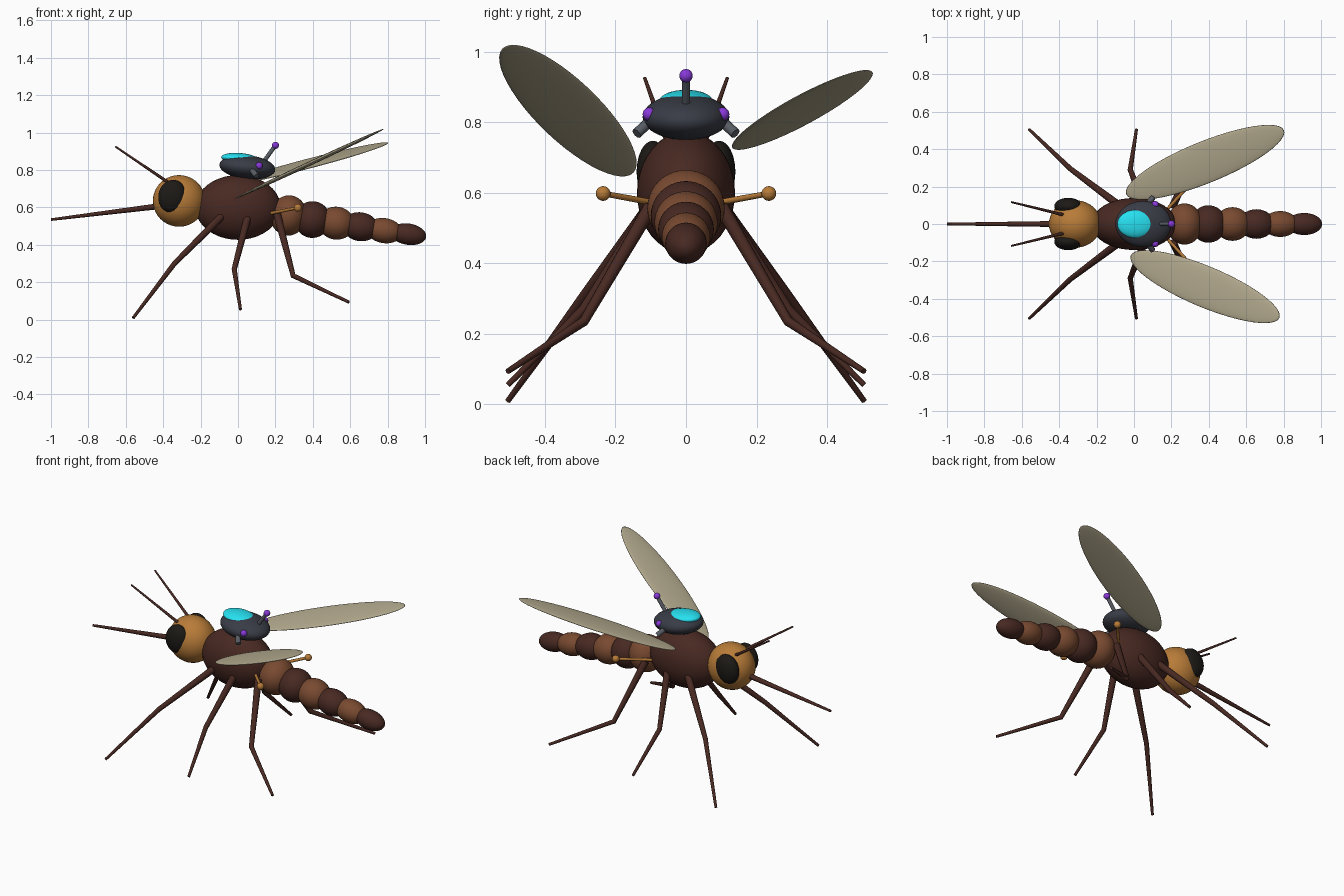
import bpy
from mathutils import Vector, Matrix

if "Cube" in bpy.data.objects:
    bpy.data.objects.remove(bpy.data.objects["Cube"])


def mat(name, r, g, b):
    m = bpy.data.materials.new(name)
    m.diffuse_color = (r, g, b, 1)
    m.use_nodes = True
    m.node_tree.nodes["Principled BSDF"].inputs["Base Color"].default_value = m.diffuse_color
    return m


DARK = mat("dark_brown", 0.065, 0.022, 0.016)
LIGHT = mat("light_brown", 0.19, 0.068, 0.03)
AMBER = mat("amber", 0.48, 0.2, 0.04)
EYE = mat("eye_black", 0.012, 0.01, 0.008)
WING = mat("wing_tan", 0.45, 0.4, 0.27)
SHELL = mat("shell_grey", 0.04, 0.045, 0.06)
METAL = mat("metal_grey", 0.1, 0.11, 0.13)
CYAN = mat("cyan", 0.02, 0.75, 0.88)
PURPLE = mat("purple", 0.25, 0.04, 0.7)


def ball(name, loc, radii, m, pitch=0.0, seg=40):
    bpy.ops.mesh.primitive_uv_sphere_add(segments=seg, ring_count=seg // 2, location=loc,
                                         rotation=(0, pitch, 0))
    o = bpy.context.object
    o.name = name
    o.scale = radii
    o.data.materials.append(m)
    bpy.ops.object.shade_smooth()
    return o


def rod(name, pts, radii, m):
    """Tapered tube through points."""
    c = bpy.data.curves.new(name, 'CURVE')
    c.dimensions = '3D'
    c.bevel_depth = 1.0
    c.bevel_resolution = 4
    c.use_fill_caps = True
    s = c.splines.new('POLY')
    s.points.add(len(pts) - 1)
    for p, co, r in zip(s.points, pts, radii):
        p.co = (*co, 1)
        p.radius = r
    o = bpy.data.objects.new(name, c)
    bpy.context.collection.objects.link(o)
    bpy.ops.object.select_all(action='DESELECT')
    o.select_set(True)
    bpy.context.view_layer.objects.active = o
    bpy.ops.object.convert(target='MESH')
    o = bpy.context.object
    o.name = name
    o.data.materials.append(m)
    bpy.ops.object.shade_smooth_by_angle(angle=0.8)
    return o


def wing(name, centre, along, across):
    """Thin squashed ellipsoid set by its long and short half axes."""
    o = ball(name, (0, 0, 0), (1, 1, 1), WING, seg=48)
    u, v = Vector(along), Vector(across)
    w = u.cross(v).normalized() * 0.012
    o.data.transform(Matrix((u, v, w)).transposed().to_4x4())
    o.location = centre


# body
ball("thorax", (0, 0, 0.6), (0.228, 0.139, 0.173), DARK)
ball("head", (-0.315, 0, 0.635), (0.14, 0.127, 0.138), AMBER)
tail_z = (0.557, 0.535, 0.516, 0.497, 0.476, 0.457)
tail_r = (0.11, 0.1, 0.09, 0.079, 0.069, 0.059)
for i, (z, r) in enumerate(zip(tail_z, tail_r)):
    ball(f"abdomen_segment_{i + 1}", (0.27 + 0.128 * i, 0, z), (0.097, r, r - 0.002),
         DARK if i % 2 else LIGHT, 0.16)

# proboscis
rod("proboscis", [(-0.42, 0, 0.607), (-1.0, 0, 0.535)], [0.016, 0.007], DARK)

# wings, held at different angles
wing("near_wing", (0.38, -0.335, 0.833), (0.398, -0.165, 0.186), (0.035, 0.104, 0.016))
wing("far_wing", (0.38, 0.33, 0.835), (0.4216, 0.172, 0.112), (-0.045, 0.102, 0.013))

# backpack device
ball("device_shell", (0.05, 0, 0.815), (0.15, 0.123, 0.064), SHELL, 0.1)
ball("device_dome", (0.01, 0, 0.861), (0.1, 0.075, 0.03), CYAN, 0.08)
rod("centre_stalk", [(0.12, 0, 0.82), (0.2, 0, 0.932)], [0.011, 0.011], METAL)
ball("centre_stalk_tip", (0.2, 0, 0.932), (0.019,) * 3, PURPLE, seg=20)

# mirrored parts
LEGS = {
    "front": [(-0.08, 0.1, 0.56), (-0.34, 0.295, 0.3), (-0.56, 0.505, 0.01)],
    "middle": [(0.055, 0.1, 0.56), (-0.02, 0.29, 0.27), (0.013, 0.505, 0.055)],
    "hind": [(0.21, 0.1, 0.56), (0.295, 0.29, 0.235), (0.592, 0.505, 0.094)],
}
for side, s in (("near", -1), ("far", 1)):
    def at(x, y, z):
        return (x, s * y, z)

    ball(f"{side}_eye", at(-0.352, 0.094, 0.66), (0.074, 0.046, 0.088), EYE, 0.2)
    rod(f"{side}_antenna", [at(-0.36, 0.045, 0.725), at(-0.655, 0.117, 0.925)],
        [0.009, 0.005], DARK)
    for leg, pts in LEGS.items():
        rod(f"{side}_{leg}_leg", [at(*p) for p in pts], [0.021, 0.014, 0.008], DARK)
        ball(f"{side}_{leg}_knee", at(*pts[1]), (0.014,) * 3, DARK, seg=16)
    rod(f"{side}_balancer_stalk", [at(0.17, 0.07, 0.568), at(0.32, 0.235, 0.598)],
        [0.009, 0.008], AMBER)
    ball(f"{side}_balancer_knob", at(0.32, 0.235, 0.598), (0.021,) * 3, AMBER, seg=20)
    rod(f"{side}_device_clamp", [at(0.065, 0.095, 0.81), at(0.1, 0.14, 0.768)],
        [0.015, 0.015], METAL)
    ball(f"{side}_device_light", at(0.113, 0.104, 0.823), (0.019,) * 3, PURPLE, seg=20)
